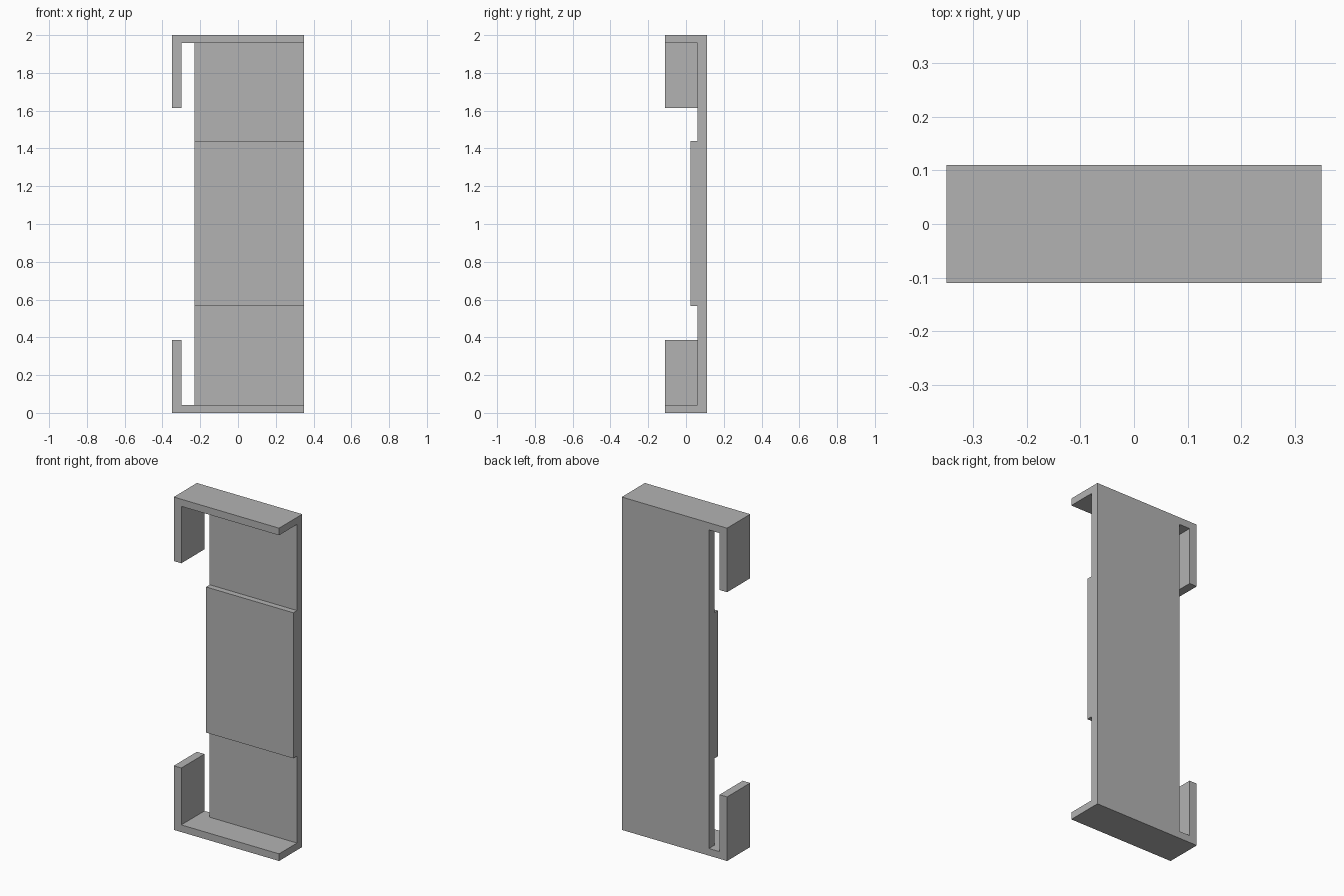
import bpy
import bmesh

cube = bpy.data.objects.get("Cube")
if cube:
    bpy.data.objects.remove(cube, do_unlink=True)

# Single grey material
grey = bpy.data.materials.new("plain grey")
grey.use_nodes = True
colour = (0.45, 0.45, 0.45, 1)
grey.diffuse_color = colour
grey.node_tree.nodes["Principled BSDF"].inputs["Base Color"].default_value = colour

LEFT, RIGHT = -0.35, 0.35      # overall width
FRONT, BACK = -0.11, 0.11      # overall depth
PLATE_EDGE = -0.23             # free edge of the back plate
PLATE_FRONT = 0.06
FLANGE = 0.043                 # flange thickness
HEIGHT = 2.0


def extrude_profile(name, outline, y0, y1):
    """Extrude an x-z outline from y0 to y1."""
    bm = bmesh.new()
    face = bm.faces.new([bm.verts.new((x, y0, z)) for x, z in outline])
    result = bmesh.ops.extrude_face_region(bm, geom=[face])
    moved = [v for v in result["geom"] if isinstance(v, bmesh.types.BMVert)]
    bmesh.ops.translate(bm, verts=moved, vec=(0, y1 - y0, 0))
    bmesh.ops.recalc_face_normals(bm, faces=bm.faces)
    mesh = bpy.data.meshes.new(name)
    bm.to_mesh(mesh)
    bm.free()
    mesh.materials.append(grey)
    obj = bpy.data.objects.new(name, mesh)
    bpy.context.collection.objects.link(obj)
    return obj


def rectangle(x0, x1, z0, z1):
    return [(x0, z0), (x1, z0), (x1, z1), (x0, z1)]


# Back plate between the flanges, and its raised middle pad
extrude_profile("back_plate", rectangle(PLATE_EDGE, RIGHT, FLANGE, HEIGHT - FLANGE),
                PLATE_FRONT, BACK)
extrude_profile("raised_pad", rectangle(PLATE_EDGE, RIGHT, 0.565, 1.44), 0.025, PLATE_FRONT)

# L-shaped flanges with a lip, mirrored top and bottom
lip_inner, lip_end = -0.30, 0.385
hook = [(LEFT, 0), (RIGHT, 0), (RIGHT, FLANGE), (lip_inner, FLANGE),
        (lip_inner, lip_end), (LEFT, lip_end)]
extrude_profile("bottom_flange", hook, FRONT, BACK)
extrude_profile("top_flange", [(x, HEIGHT - z) for x, z in hook], FRONT, BACK)
